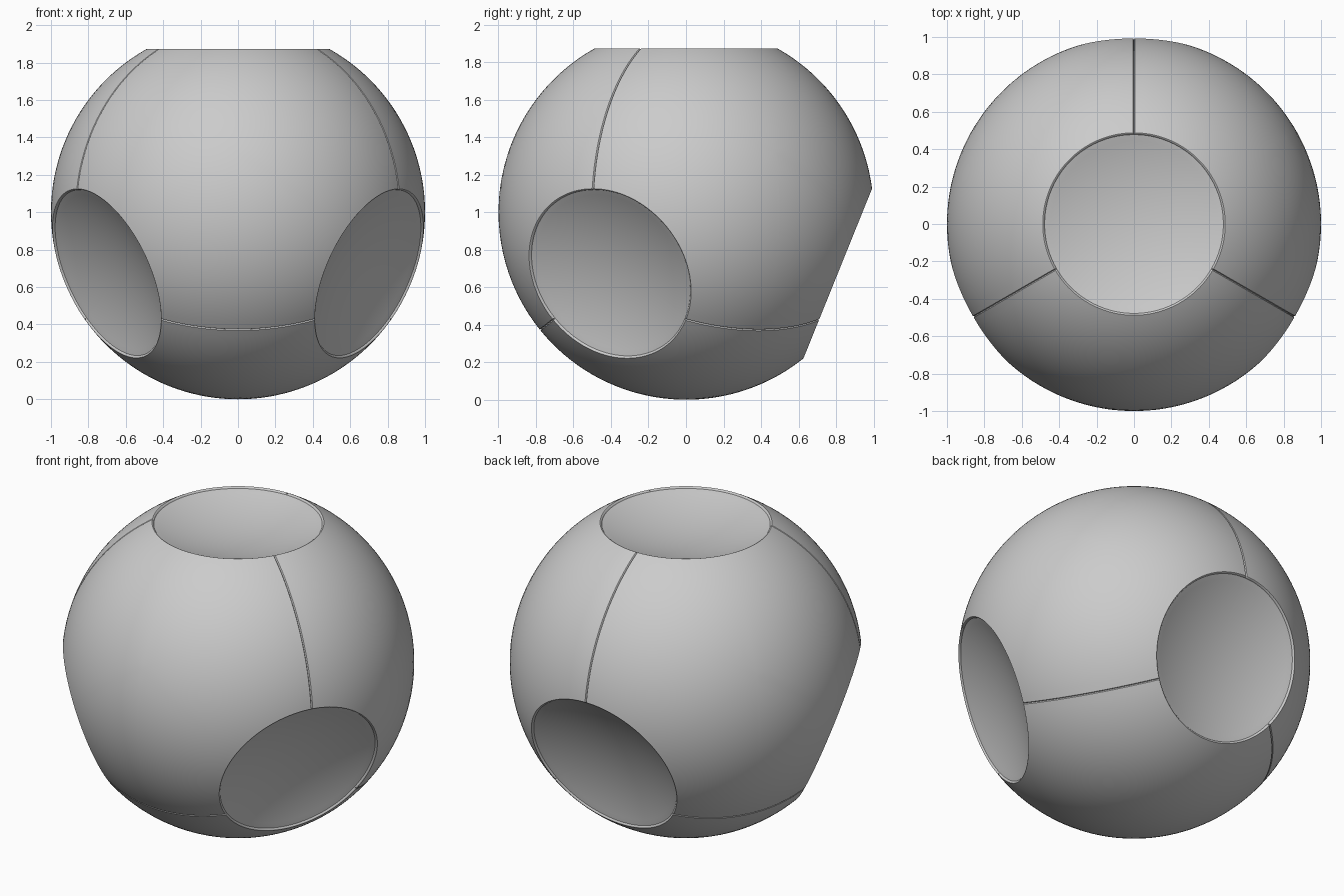
import bpy, bmesh
from math import sin, cos, atan2, radians
from mathutils import Vector

if "Cube" in bpy.data.objects:
    bpy.data.objects.remove(bpy.data.objects["Cube"])

ELEV = radians(-22.0)          # elevation of the three lower dishes
EDGE = radians(29.2)           # polar angle where the shell panels end
DISH_R = 0.474                 # radius of the concave dish
DISH_TILT = radians(18)        # slope of the dish at its rim
SEAM = [(0, 0.008), (0.0012, 0.007), (0.003, 0.002), (0.005, 0)]  # offset, depth
COLS, ROWS, DISH_ROWS = 18, 28, 16
CENTRE = Vector((0, 0, 1))

axes = [Vector((0, 0, 1))]
for a in (90, 210, 330):
    a = radians(a)
    axes.append(Vector((cos(ELEV) * cos(a), cos(ELEV) * sin(a), sin(ELEV))))

# rounded rim, then shallow spherical bowl, as (radius, height along the axis)
rim_r, rim_z = sin(EDGE), cos(EDGE)
profile = [(rim_r, rim_z), (rim_r - 0.003, rim_z - 0.001),
           (rim_r - 0.007, rim_z - 0.005), (rim_r - 0.010, rim_z - 0.010)]
big = DISH_R / sin(DISH_TILT)
for i in range(DISH_ROWS + 1):
    t = DISH_TILT * (1 - i / DISH_ROWS)
    profile.append((big * sin(t), rim_z - 0.011 + big * (cos(DISH_TILT) - cos(t))))


def boundary(v, u, w):
    """Polar angle from axis v, heading u, midway to axis w."""
    n = v - w
    return atan2(v.dot(n), -u.dot(n))


def sector(shell, dish, v, w, x):
    """Wedge around axis v, from the seam toward w to the corner shared with x."""
    e1 = (w - v * v.dot(w)).normalized()
    e2 = v.cross(e1)
    corner = (v - w).cross(v - x)
    if corner.dot(v) < 0:
        corner = -corner
    end = atan2(corner.dot(e2), corner.dot(e1))
    side = 1 if end > 0 else -1
    end = abs(end)
    mid = boundary(v, e1, w)

    def heading(az):
        return e1 * cos(az) + e2 * sin(az) * side

    def azimuth(j, phi):
        s = sin(phi)
        if j < len(SEAM):
            return SEAM[j][0] / s
        start = SEAM[-1][0] / s
        return start + (end - start) * (j - len(SEAM) + 1) / COLS

    shell_cols, dish_cols = [], []
    for j in range(len(SEAM) + COLS):
        depth = SEAM[j][1] if j < len(SEAM) else 0
        top = boundary(v, heading(azimuth(j, mid)), w)
        # shell panel with seam groove
        col = []
        for i in range(ROWS + 1):
            phi = top + (EDGE - top) * i / ROWS
            h = heading(azimuth(j, phi))
            col.append(shell.verts.new(CENTRE + (v * cos(phi) + h * sin(phi)) * (1 - depth)))
        shell_cols.append(col)
        # rim and dish
        h = heading(azimuth(j, EDGE))
        dish_cols.append([dish.verts.new(CENTRE + v * (z - depth * (i < 2)) + h * r)
                          for i, (r, z) in enumerate(profile)])

    for bm, cols in ((shell, shell_cols), (dish, dish_cols)):
        for a, b in zip(cols, cols[1:]):
            for i in range(len(a) - 1):
                f = [a[i], a[i + 1], b[i + 1], b[i]]
                bm.faces.new(f if side < 0 else f[::-1])


def finish(bm, name):
    bmesh.ops.remove_doubles(bm, verts=bm.verts, dist=1e-4)
    bm.normal_update()
    # make all faces point outward
    if sum(f.normal.dot(f.calc_center_median() - CENTRE) for f in bm.faces) < 0:
        bmesh.ops.reverse_faces(bm, faces=bm.faces)
    me = bpy.data.meshes.new(name)
    bm.to_mesh(me)
    bm.free()
    ob = bpy.data.objects.new(name, me)
    bpy.context.collection.objects.link(ob)
    bpy.ops.object.select_all(action='DESELECT')
    ob.select_set(True)
    bpy.context.view_layer.objects.active = ob
    bpy.ops.object.shade_smooth_by_angle(angle=radians(40))


# ball shell with six seams, and four concave dishes
shell, dishes = bmesh.new(), bmesh.new()
for v in axes:
    for w in axes:
        for x in axes:
            if v is not w and v is not x and w is not x:
                sector(shell, dishes, v, w, x)
finish(shell, "ball_shell")
finish(dishes, "concave_dishes")
